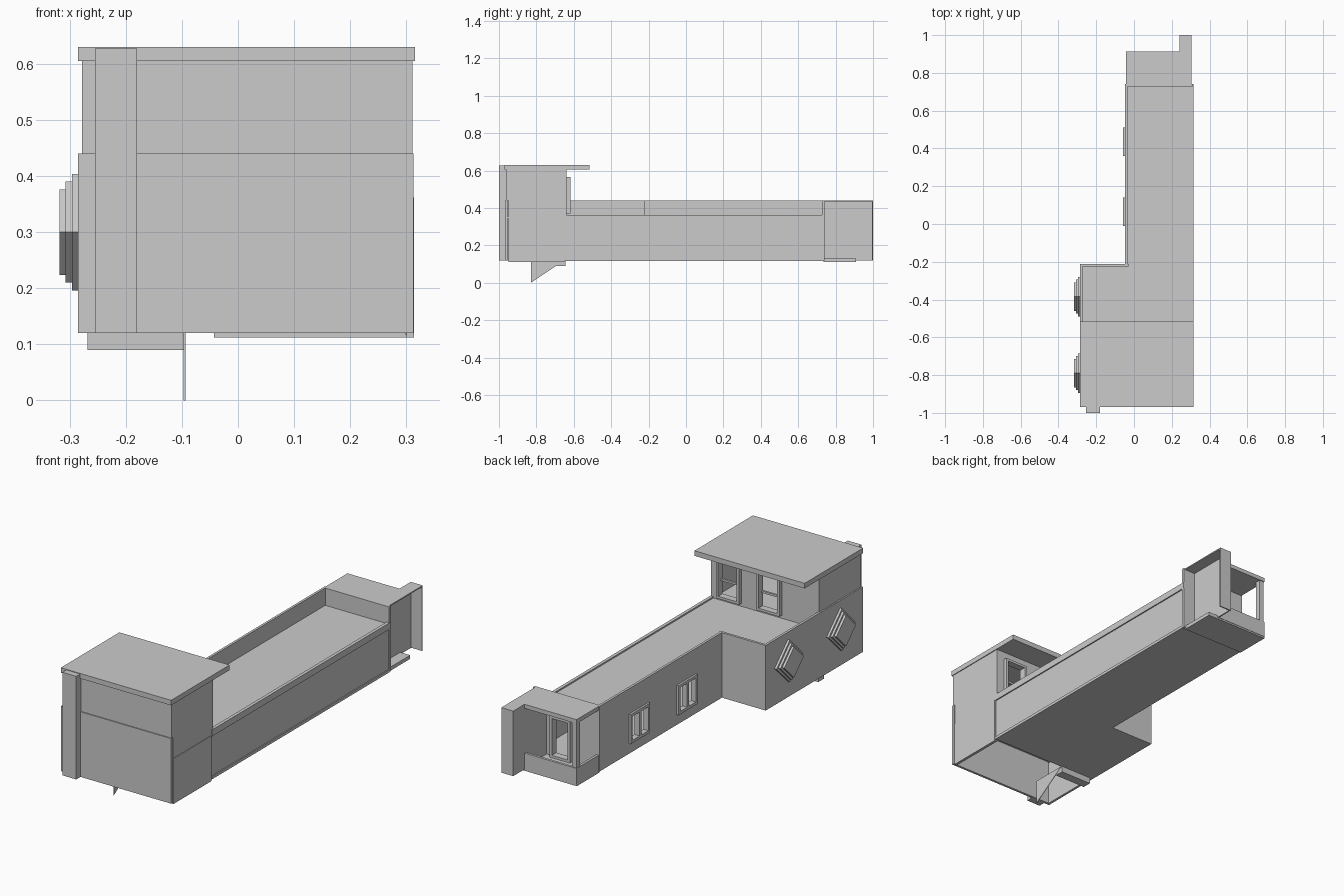
import bpy, bmesh, math
from mathutils import Matrix

if "Cube" in bpy.data.objects:
    bpy.data.objects.remove(bpy.data.objects["Cube"])


def add_mesh(name, bm):
    me = bpy.data.meshes.new(name)
    bm.to_mesh(me)
    bm.free()
    ob = bpy.data.objects.new(name, me)
    bpy.context.collection.objects.link(ob)
    return ob


def add_box(bm, x, y, z):
    m = Matrix.Translation([(a + b) / 2 for a, b in (x, y, z)]) @ \
        Matrix.Diagonal([b - a for a, b in (x, y, z)] + [1])
    bmesh.ops.create_cube(bm, size=1, matrix=m)


def box(name, x, y, z):
    bm = bmesh.new()
    add_box(bm, x, y, z)
    return add_mesh(name, bm)


def prism(name, pts, depth):
    """Closed outline of 3D points, extruded by a vector."""
    bm = bmesh.new()
    f = bm.faces.new([bm.verts.new(p) for p in pts])
    r = bmesh.ops.extrude_face_region(bm, geom=[f])
    bmesh.ops.translate(bm, verts=[v for v in r["geom"] if isinstance(v, bmesh.types.BMVert)], vec=depth)
    bm.faces.new([v for v in reversed(f.verts)]) if not f.is_valid else None
    bmesh.ops.recalc_face_normals(bm, faces=bm.faces)
    return add_mesh(name, bm)


def wall(name, along, span, thick, z, openings=()):
    """Wall along 'x' or 'y' with rectangular openings (u0, u1, z0, z1), sorted."""
    bm = bmesh.new()

    def piece(u, zz):
        add_box(bm, *((u, thick) if along == "x" else (thick, u)), zz)
    u = span[0]
    for a, b, lo, hi in openings:
        piece((u, a), z)
        if lo > z[0]:
            piece((a, b), (z[0], lo))
        piece((a, b), (hi, z[1]))
        u = b
    piece((u, span[1]), z)
    return add_mesh(name, bm)


def frame(name, along, opening, thick, w=0.012, mullion=False):
    """Surround of an opening, optionally with a centre bar."""
    a, b, lo, hi = opening
    parts = [((a, a + w), (lo, hi)), ((b - w, b), (lo, hi)),
             ((a, b), (hi - w, hi)), ((a, b), (lo, lo + w))]
    if mullion:
        c = (a + b) / 2
        parts.append(((c - w / 2, c + w / 2), (lo, hi)))
    bm = bmesh.new()
    for u, zz in parts:
        add_box(bm, *((u, thick) if along == "x" else (thick, u)), zz)
    return add_mesh(name, bm)


G, P = 0.12, 0.44          # ground level and parapet top
R = 0.355                  # sunken roof level

# Front block, lower storey
box("lower_front_wall", (-0.285, 0.313), (-0.967, -0.955), (G, P))
box("block_left_wall", (-0.285, -0.273), (-0.967, -0.212), (G, P))
box("block_back_wall", (-0.285, -0.03), (-0.224, -0.212), (G, P))
box("block_right_wall", (0.30, 0.311), (-0.95, -0.65), (0.112, 0.605))
box("block_right_panel", (0.305, 0.314), (-0.95, -0.655), (0.112, 0.335))
box("room_divider", (-0.273, 0.30), (-0.65, -0.64), (G, R))

# Front block, upper storey
doors = [(-0.075, 0.05, 0.37, 0.565), (0.145, 0.27, 0.37, 0.565)]
box("upper_front_wall", (-0.278, 0.311), (-0.962, -0.95), (P, 0.605))
box("upper_left_wall", (-0.278, -0.268), (-0.955, -0.638), (P - 0.1, 0.605))
wall("upper_back_wall", "x", (-0.27, 0.311), (-0.65, -0.638), (R, 0.605), doors)
for i, d in enumerate(doors):
    frame(f"terrace_door_frame_{i}", "x", d, (-0.652, -0.618))
    box(f"terrace_door_rail_{i}", (d[0], d[1]), (-0.65, -0.64), (0.45, 0.46))
box("upper_roof", (-0.285, 0.315), (-0.97, -0.515), (0.605, 0.63))
box("front_pillar", (-0.255, -0.18), (-1.0, -0.955), (G, 0.627))

# L-shaped floor and sunken roof
L = [(-0.28, -0.65), (0.31, -0.65), (0.31, 0.735), (-0.035, 0.735), (-0.035, -0.218), (-0.28, -0.218)]
prism("ground_floor", [(x, y, G) for x, y in L], (0, 0, 0.01))
prism("terrace_roof", [(x, y, R - 0.01) for x, y in L], (0, 0, 0.01))
box("upper_floor", (-0.275, 0.305), (-0.955, -0.65), (R - 0.01, R))

# Long wing
windows = [(-0.01, 0.14, 0.17, 0.315), (0.36, 0.51, 0.17, 0.315)]
wall("wing_left_wall", "y", (-0.224, 0.74), (-0.047, -0.035), (G, P), windows)
for i, w in enumerate(windows):
    frame(f"wing_window_{i}", "y", w, (-0.057, -0.03), 0.014, True)
back_door = (0.10, 0.21, 0.13, 0.335)
wall("wing_back_wall", "x", (-0.047, 0.313), (0.728, 0.74), (G, P), [back_door])
frame("back_door_frame", "x", back_door, (0.725, 0.76))
box("wing_right_wall", (0.298, 0.308), (-0.65, 0.73), (G, 0.33))
box("wing_right_curb", (0.298, 0.314), (-0.65, 0.74), (0.33, 0.362))
box("wing_right_sill", (0.298, 0.313), (-0.65, 0.73), (0.118, 0.132))

# Back porch
box("porch_floor", (-0.043, 0.30), (0.735, 0.91), (0.112, 0.13))
box("porch_roof", (-0.043, 0.245), (0.735, 0.912), (0.42, P))
box("porch_back_rail", (-0.043, 0.245), (0.90, 0.912), (G, 0.20))
box("porch_left_rail", (-0.043, -0.031), (0.735, 0.912), (G, 0.20))
box("porch_column", (-0.04, -0.015), (0.882, 0.908), (0.13, 0.42))

# Hollow end fin, open to the right
box("fin_inner_side", (0.24, 0.246), (0.735, 1.0), (G, P))
box("fin_back", (0.24, 0.305), (0.994, 1.0), (G, P))
box("fin_top", (0.24, 0.305), (0.735, 1.0), (P - 0.006, P))

# Stepped diamond windows on the left side
for i, y in enumerate((-0.385, -0.79)):
    for j, r in enumerate((0.104, 0.09, 0.076)):
        x = -0.285 - 0.011 * j
        pts = [(x, y + r * math.cos(k * math.pi / 2), 0.30 + r * math.sin(k * math.pi / 2)) for k in range(4)]
        prism(f"diamond_window_{i}_{j}", pts, (-0.011, 0, 0))

# Stair below the front room
prism("stair_stringer", [(-0.097, -0.83, 0), (-0.097, -0.65, G), (-0.097, -0.83, G)], (0.003, 0, 0))
for k in range(5):
    y = -0.69 + 0.045 * k
    z = 0.09 + 0.03 * k
    box(f"stair_step_{k}", (-0.268, -0.096), (y, y + 0.045), (z, z + 0.03))
